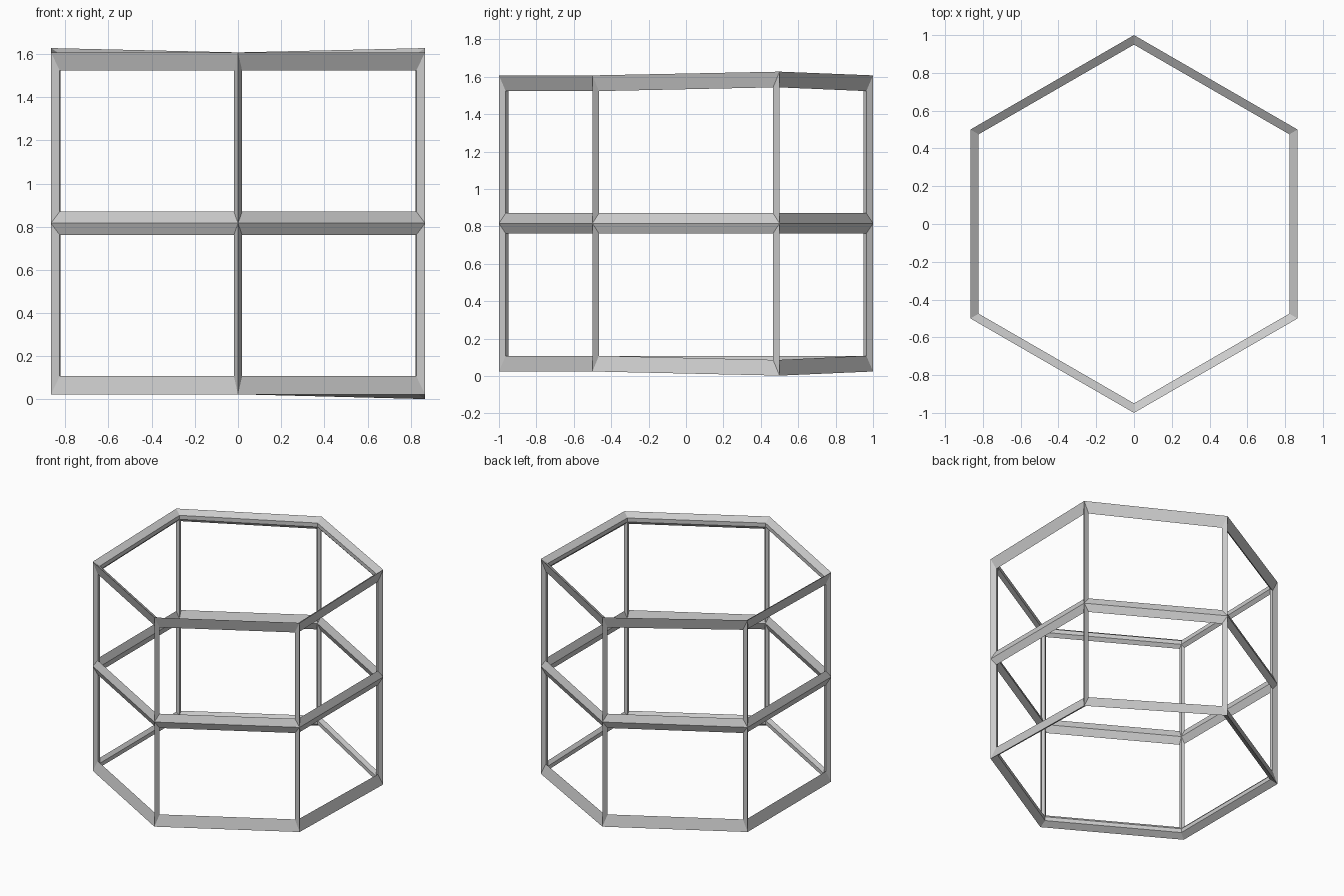
import bpy, bmesh, math
from mathutils import Vector

if "Cube" in bpy.data.objects:
    bpy.data.objects.remove(bpy.data.objects["Cube"])

# Hexagonal two-storey prism turned into a strut frame:
# every prism face gets an inset loop joined to outer and inner corner points
N = 6
BOTTOM, MIDDLE, TOP = 0.024, 0.816, 1.607
DEPTH = 0.05      # strut depth, inward from the corner
INSET = 0.022     # strut half width on the uprights
INSET_Z = 0.054   # strut half height on the rings
DROP = 0.06       # vertical part of the inward offset on end rings


def direction(i):
    a = math.radians(-90 + 60 * (i % N))
    return Vector((math.cos(a), math.sin(a), 0))


def corner(i, k):
    z = (BOTTOM, MIDDLE, TOP)[k]
    # slight skew of the rear corners
    if k == 2 and i % N in (2, 4):
        z += 0.02
    if k == 0 and i % N == 2:
        z -= 0.022
    return direction(i) + Vector((0, 0, z))


def inward(i, k):
    return -DEPTH * direction(i) + Vector((0, 0, DROP * (1 - k)))


bm = bmesh.new()
outer, inner = {}, {}
for i in range(N):
    for k in range(3):
        outer[i, k] = bm.verts.new(corner(i, k))
        inner[i, k] = bm.verts.new(corner(i, k) + inward(i, k))


def frame_face(keys, points):
    loop = [bm.verts.new(p) for p in points]
    n = len(keys)
    for a in range(n):
        b = (a + 1) % n
        ka, kb = keys[a], keys[b]
        bm.faces.new((outer[ka], outer[kb], loop[b], loop[a]))
        bm.faces.new((inner[kb], inner[ka], loop[a], loop[b]))


# Side panels: two storeys of six
for i in range(N):
    j = (i + 1) % N
    along = (direction(j) - direction(i)).normalized() * INSET
    for k in (0, 1):
        up = Vector((0, 0, INSET_Z))
        keys = [(i, k), (j, k), (j, k + 1), (i, k + 1)]
        shifts = [along + up, up - along, -along - up, along - up]
        frame_face(keys, [corner(*q) + inward(*q) / 2 + s
                          for q, s in zip(keys, shifts)])

# End openings: bottom and top
for k in (0, 2):
    order = range(N) if k == 2 else reversed(range(N))
    keys = [(i, k) for i in order]
    frame_face(keys, [corner(*q) + inward(*q) / 2
                      - direction(q[0]) * INSET / math.cos(math.pi / 6)
                      for q in keys])

bmesh.ops.recalc_face_normals(bm, faces=bm.faces[:])
mesh = bpy.data.meshes.new("hexagonal_frame")
bm.to_mesh(mesh)
bm.free()
bpy.context.collection.objects.link(bpy.data.objects.new("hexagonal_frame", mesh))
